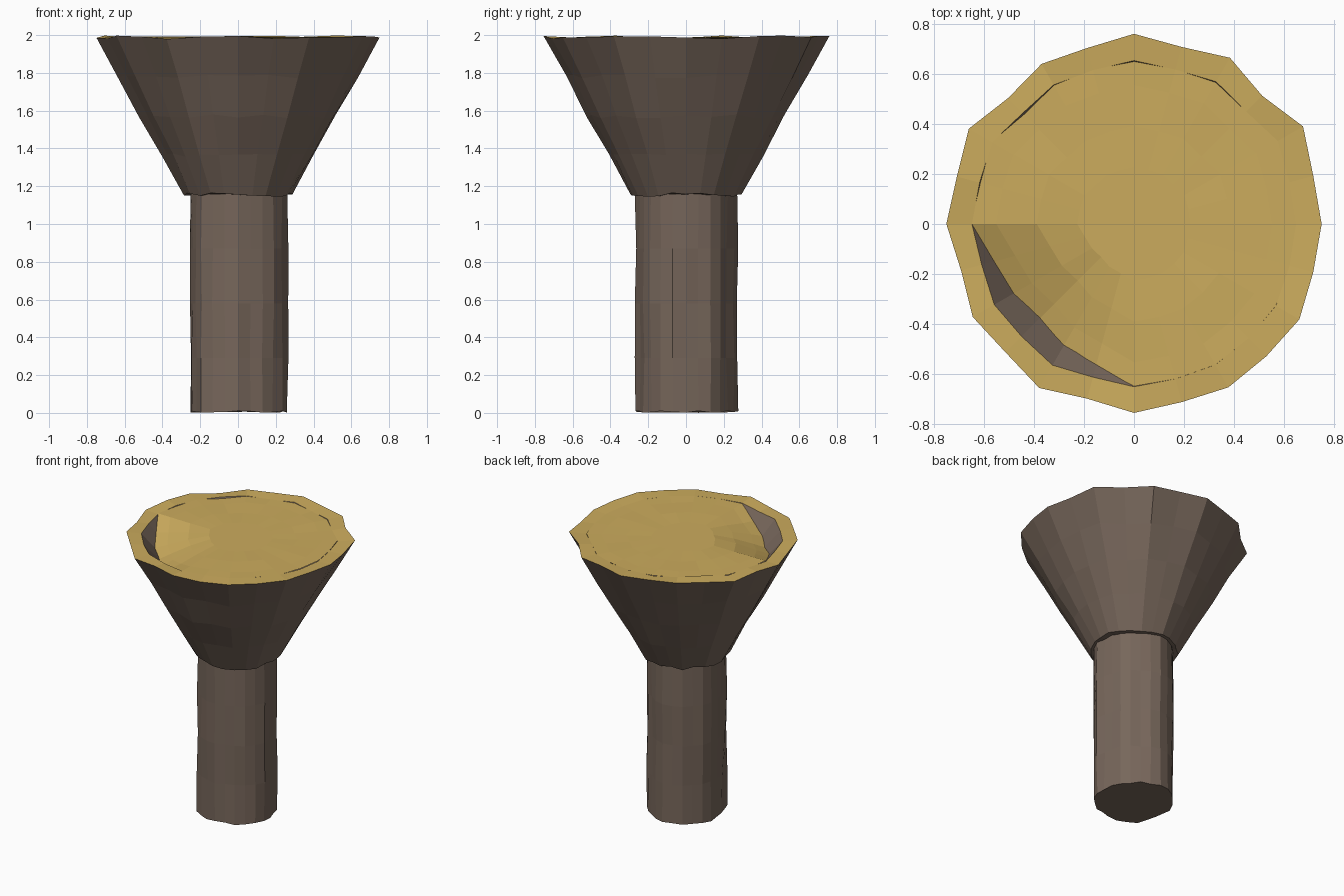
import bpy, bmesh, math, random

random.seed(4)
if "Cube" in bpy.data.objects:
    bpy.data.objects.remove(bpy.data.objects["Cube"], do_unlink=True)

SIDES = 24
# Rough carved outline of the rim, one radius per side
RIM = [.745, .737, .775, .72, .762, .728, .755, .723, .734, .707, .757, .728,
       .745, .711, .739, .721, .752, .718, .75, .732, .749, .743, .758, .737]


def material(name, color):
    mat = bpy.data.materials.new(name)
    mat.use_nodes = True
    mat.diffuse_color = color
    bsdf = mat.node_tree.nodes["Principled BSDF"]
    bsdf.inputs["Base Color"].default_value = color
    bsdf.inputs["Roughness"].default_value = 0.9
    return mat


bark = material("brown bark", (0.185, 0.135, 0.105, 1))
sand = material("golden sand", (0.60, 0.41, 0.11, 1))


def jitter(amount):
    return random.uniform(-amount, amount)


def ring(radius, height, wobble=0.0, lift=0.0):
    """Points round the axis; radius and height are functions of the side."""
    points = []
    for i in range(SIDES):
        a = math.tau * i / SIDES
        r = radius(i) + jitter(wobble)
        points.append((r * math.cos(a), r * math.sin(a), height(i) + jitter(lift)))
    return points


def build(name, rings, mats, cap_start=False, cap_end=False, first_color=None):
    """Bridge rings into one faceted skin; bands from first_color use slot 1."""
    bm = bmesh.new()
    loops = [[bm.verts.new(p) for p in points] for points in rings]
    for band, (low, high) in enumerate(zip(loops, loops[1:])):
        for i in range(SIDES):
            j = (i + 1) % SIDES
            face = bm.faces.new((low[i], low[j], high[j], high[i]))
            face.material_index = int(band == first_color)
    if cap_start:
        bm.faces.new(loops[0][::-1])
    if cap_end:
        bm.faces.new(loops[-1])
    mesh = bpy.data.meshes.new(name)
    bm.to_mesh(mesh)
    bm.free()
    for mat in mats:
        mesh.materials.append(mat)
    obj = bpy.data.objects.new(name, mesh)
    bpy.context.collection.objects.link(obj)
    return obj


# Trunk: ridged column with uneven ends
ridges = [0.262 + jitter(0.012) for _ in range(SIDES)]
trunk_rings = []
for k in range(5):
    end = 0.008 if k == 0 else 0.0
    trunk_rings.append(ring(lambda i: ridges[i], lambda i: 0.29 * k + end,
                            0.006, end))
build("trunk", trunk_rings, [bark], cap_start=True, cap_end=True)


# Flared bowl: underside, outer wall, flat sandy rim and inner wall
def flare(t):
    return lambda i: (0.29 + 0.455 * t) * (1 + (RIM[i] / 0.741 - 1) * (0.4 + 0.6 * t))


def inner_edge(i):
    return 0.645 * (1 + (RIM[i] / 0.741 - 1) * 0.6)


bowl_rings = [ring(lambda i: 0.2, lambda i: 1.155)]
for k in range(5):
    t = k / 4
    bowl_rings.append(ring(flare(t), lambda i: 1.155 + 0.833 * t,
                           0.006 if k < 4 else 0, 0.01))
bowl_rings.append(ring(inner_edge, lambda i: 1.988, 0, 0.006))
bowl_rings.append(ring(lambda i: inner_edge(i) - 0.15, lambda i: 1.82))
build("bowl", bowl_rings, [bark, sand], cap_start=True, first_color=5)


# Sand fill: level surface with a hollow against the wall at the front right
def hollow(i):
    a = math.degrees(math.tau * i / SIDES)
    return 0.115 * max(0, math.cos(math.radians((a - 225) * 2))) if 180 <= a <= 270 else 0


def sand_ring(share, depth):
    return ring(lambda i: share * (inner_edge(i) - 0.9 * hollow(i)),
                lambda i: 1.987 - depth * hollow(i), 0, 0.003)


build("sand_fill", [sand_ring(1.0, 1), sand_ring(0.85, 0.75), sand_ring(0.6, 0.3),
                    sand_ring(0.35, 0)][::-1], [sand], cap_start=True)

# Turn every skin outward
for name in ("trunk", "bowl", "sand_fill"):
    mesh = bpy.data.objects[name].data
    bm = bmesh.new()
    bm.from_mesh(mesh)
    if name == "sand_fill":
        for face in bm.faces:
            face.normal_update()
            if face.normal.z < 0:
                face.normal_flip()
    else:
        bmesh.ops.recalc_face_normals(bm, faces=bm.faces)
    bm.to_mesh(mesh)
    bm.free()
